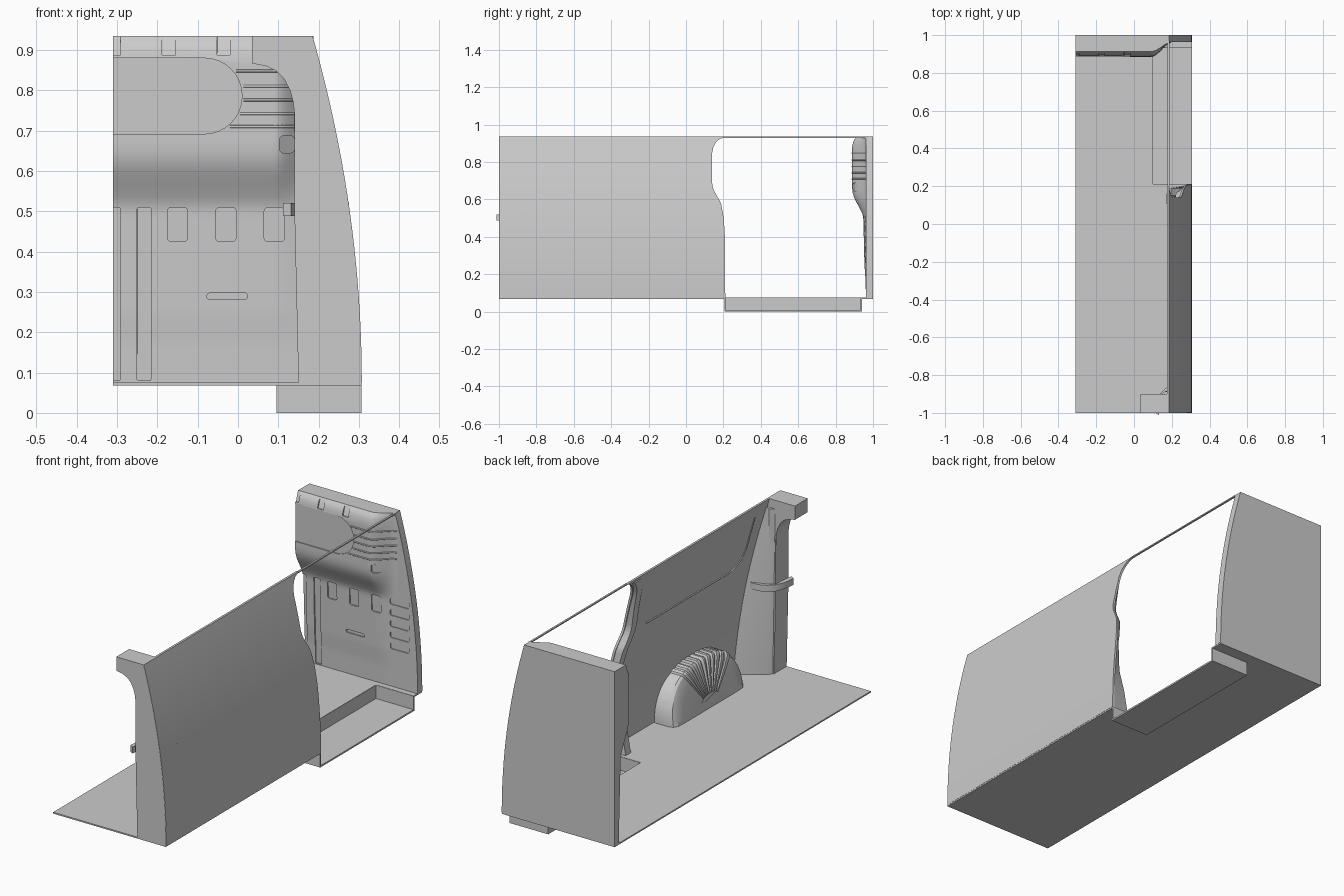
import bpy, bmesh, math

if "Cube" in bpy.data.objects:
    bpy.data.objects.remove(bpy.data.objects["Cube"])


def interp(table, t):
    if t <= table[0][0]:
        return table[0][1]
    for (a, va), (b, vb) in zip(table, table[1:]):
        if t <= b:
            return va + (vb - va) * (t - a) / (b - a)
    return table[-1][1]


def side_x(z):
    return 0.307 - 0.122 * ((z - 0.075) / 0.86) ** 2


def loft(name, rings, smooth=True):
    bm = bmesh.new()
    rows = [[bm.verts.new(p) for p in r] for r in rings]
    n = len(rows[0])
    for a, b in zip(rows, rows[1:]):
        for i in range(n):
            bm.faces.new((a[i], a[(i + 1) % n], b[(i + 1) % n], b[i]))
    bm.faces.new(rows[0][::-1])
    bm.faces.new(rows[-1])
    bmesh.ops.recalc_face_normals(bm, faces=bm.faces)
    me = bpy.data.meshes.new(name)
    bm.to_mesh(me)
    bm.free()
    ob = bpy.data.objects.new(name, me)
    bpy.context.collection.objects.link(ob)
    if smooth:
        shade(ob)
    return ob


def shade(ob):
    bpy.ops.object.select_all(action='DESELECT')
    ob.select_set(True)
    bpy.context.view_layer.objects.active = ob
    bpy.ops.object.shade_smooth_by_angle(angle=math.radians(28))


def prism(name, pts, axis, a, b):
    if axis == 'y':
        return loft(name, [[(x, k, z) for x, z in pts] for k in (a, b)])
    return loft(name, [[(x, y, k) for x, y in pts] for k in (a, b)])


def box(name, x0, x1, y0, y1, z0, z1):
    return prism(name, [(x0, y0), (x1, y0), (x1, y1), (x0, y1)], 'z', z0, z1)


def bead(name, pts, r):
    cu = bpy.data.curves.new(name, 'CURVE')
    cu.dimensions = '3D'
    cu.bevel_depth = r
    cu.bevel_resolution = 2
    cu.use_fill_caps = True
    sp = cu.splines.new('POLY')
    sp.points.add(len(pts) - 1)
    for p, c in zip(sp.points, pts):
        p.co = (*c, 1)
    ob = bpy.data.objects.new(name, cu)
    bpy.context.collection.objects.link(ob)


ZS = [0.075 + 0.86 * i / 60 for i in range(61)]

# Floor with cut-out for the side step
prism('floor', [(-0.31, -1), (0.306, -1), (0.306, 0.21), (0.1, 0.21), (0.1, 0.935),
                (0.306, 0.935), (0.306, 1), (-0.31, 1)], 'z', 0.068, 0.075)

# Sunken side step, open to the outside
box('step_tread', 0.095, 0.306, 0.205, 0.94, 0.0, 0.008)
box('step_riser', 0.095, 0.101, 0.205, 0.94, 0.004, 0.074)
box('step_rear_end', 0.097, 0.306, 0.205, 0.212, 0.004, 0.074)
box('step_front_end', 0.097, 0.306, 0.933, 0.94, 0.004, 0.074)

# Curved side wall ending at the sliding door opening
DOOR = [(0.075, 0.21), (0.4, 0.208), (0.5, 0.202), (0.58, 0.187), (0.62, 0.165), (0.65, 0.148),
        (0.68, 0.14), (0.85, 0.14), (0.88, 0.146), (0.905, 0.16), (0.925, 0.182), (0.935, 0.21)]
T = 0.011
loft('side_wall', [[(side_x(z), -0.999, z), (side_x(z), interp(DOOR, z), z),
                    (side_x(z) - T, interp(DOOR, z), z), (side_x(z) - T, -0.999, z)] for z in ZS])
box('door_header', 0.178, 0.187, 0.2, 0.97, 0.929, 0.935)

# Door pillar trim, flaring inwards at the floor
TRIM = [(0.075, 0.1), (0.2, 0.075), (0.3, 0.04), (0.45, 0.022), (0.6, 0.03), (0.75, 0.018), (0.93, 0.006)]
loft('door_pillar_trim', [[(side_x(z) - 0.006, interp(DOOR, z) - 0.1, z),
                           (side_x(z) - 0.006, interp(DOOR, z) - 0.002, z),
                           (side_x(z) - T - interp(TRIM, z), interp(DOOR, z) - 0.02, z),
                           (side_x(z) - T - interp(TRIM, z), interp(DOOR, z) - 0.06, z)] for z in ZS[:-1]])

# Rear pillar with rounded roof header
inner = [(0.15, 0.075), (0.14, 0.5), (0.14, 0.74), (0.137, 0.77), (0.129, 0.8), (0.115, 0.828),
         (0.095, 0.848), (0.07, 0.86), (0.035, 0.867), (0.035, 0.935)]
prism('rear_pillar', inner + [(side_x(z) - 0.001, z) for z in ZS[::-2]], 'y', -1, -0.9)
loft('rear_pillar_fairing',
     [[(0.152 - 0.02 * (z - 0.075), -0.905, z), (0.165, -0.885, z),
       (side_x(z) - 0.006, -0.79 - 0.11 * (z - 0.075) / 0.86, z),
       (side_x(z) - 0.006, -0.905, z)] for z in ZS[:-3:3]])

# Belt-height band wrapped around the rear pillar
band = [(0.275, -0.862), (0.24, -0.852), (0.2, -0.855), (0.165, -0.87), (0.135, -0.9), (0.118, -0.945), (0.112, -1)]
prism('pillar_band', band + [(x + 0.02, y - 0.012) for x, y in band[:0:-1]] + [(0.275, -0.885)], 'z', 0.488, 0.52)

# Front bulkhead: moulded face, flat back
DEPTH = [(0.075, 0.962), (0.17, 0.96), (0.25, 0.954), (0.5, 0.948), (0.52, 0.944), (0.55, 0.93),
         (0.6, 0.903), (0.63, 0.892), (0.66, 0.888), (0.88, 0.888), (0.905, 0.893), (0.92, 0.9), (0.935, 0.913)]


def face_y(x, z):
    t = min(1, max(0, (x - 0.09) / 0.11))
    d = interp(DEPTH, z)
    return d + (0.963 - d) * t * t * (3 - 2 * t)


rings = []
for z in ZS:
    w = side_x(z)
    xs = [-0.31, -0.1, 0.05] + [0.05 + (w - 0.05) * i / 24 for i in range(1, 25)]
    rings.append([(x, face_y(x, z), z) for x in xs] + [(w, 1, z), (-0.31, 1, z)])
bulkhead = loft('bulkhead', rings, smooth=False)


# Pockets pressed into the bulkhead
def pocket(x0, x1, z0, z1, r, depth=0.006):
    pts = []
    for cx, cz, a0 in ((x1 - r, z1 - r, 0), (x0 + r, z1 - r, 90), (x0 + r, z0 + r, 180), (x1 - r, z0 + r, 270)):
        for k in range(9):
            a = math.radians(a0 + 11.25 * k)
            pts.append((cx + r * math.cos(a), cz + r * math.sin(a)))
    cutter = loft('pocket_cutter', [[(x, 0.84, z) for x, z in pts],
                                    [(x, face_y(x, z) + depth, z) for x, z in pts]], smooth=False)
    cutter.hide_render = True
    m = bulkhead.modifiers.new('pocket', 'BOOLEAN')
    m.operation = 'DIFFERENCE'
    m.solver = 'EXACT'
    m.object = cutter
    bpy.context.view_layer.objects.active = bulkhead
    bpy.ops.object.modifier_apply(modifier=m.name)
    bpy.data.objects.remove(cutter)


pocket(-0.52, 0.01, 0.692, 0.88, 0.0935, 0.005)
for x in (-0.15, -0.03, 0.09):
    pocket(x - 0.025, x + 0.025, 0.425, 0.509, 0.009)
pocket(-0.34, -0.292, 0.08, 0.509, 0.004)
pocket(-0.25, -0.216, 0.08, 0.509, 0.004)
pocket(-0.077, 0.024, 0.281, 0.297, 0.0075)
pocket(0.103, 0.14, 0.645, 0.687, 0.01)
for x0, x1 in ((-0.34, -0.292), (-0.188, -0.156), (-0.052, -0.02)):
    pocket(x0, x1, 0.886, 0.96, 0.003)
for i in range(5):
    pocket(0.16, 0.262, 0.26 + 0.055 * i, 0.292 + 0.055 * i, 0.01, 0.005)
shade(bulkhead)

# Horizontal ribs around the upper bulkhead corner
for z, x0 in ((0.71, -0.02), (0.742, 0.005), (0.776, 0.014), (0.81, 0.014), (0.848, -0.005)):
    bead('corner_rib', [(x, face_y(x, z), z) for x in (x0 + (0.195 - x0) * i / 20 for i in range(21))], 0.0035)

# Raised panel edge on the inner side wall
path = [(-0.04, 0.63), (-0.68, 0.63)]
path += [(-0.68 - 0.12 * math.sin(a), 0.75 - 0.12 * math.cos(a)) for a in (i * math.pi / 16 for i in range(1, 9))]
path += [(-0.805, 0.8), (-0.81, 0.87)]
bead('wall_panel_edge', [(side_x(z) - T, y, z) for y, z in path], 0.004)


# Ribbed wheel arch
def arch_ring(x, s, tilt):
    pts = []
    for i in range(193):
        a = math.pi * i / 192
        c = math.cos(a)
        y = math.copysign(abs(c) ** 0.8, c)
        h = math.sin(a) ** 0.85
        yy = -0.45 + 0.28 * y * s
        rib = 1 if -0.72 < y < 0.55 and ((y + 0.72) * 7.5) % 1 < 0.62 else 0
        k = s * (1 + 0.035 * rib)
        pts.append((x + tilt * h * s - 0.007 * rib * (tilt > 0), -0.45 + 0.28 * y * s, 0.072 + 0.228 * h * k))
    return pts


loft('wheel_arch', [arch_ring(0.292, 1, 0), arch_ring(0.215, 1, 0.02), arch_ring(0.193, 0.97, 0.035),
                    arch_ring(0.18, 0.9, 0.045), arch_ring(0.178, 0.75, 0.045), arch_ring(0.178, 0.3, 0.045)])
